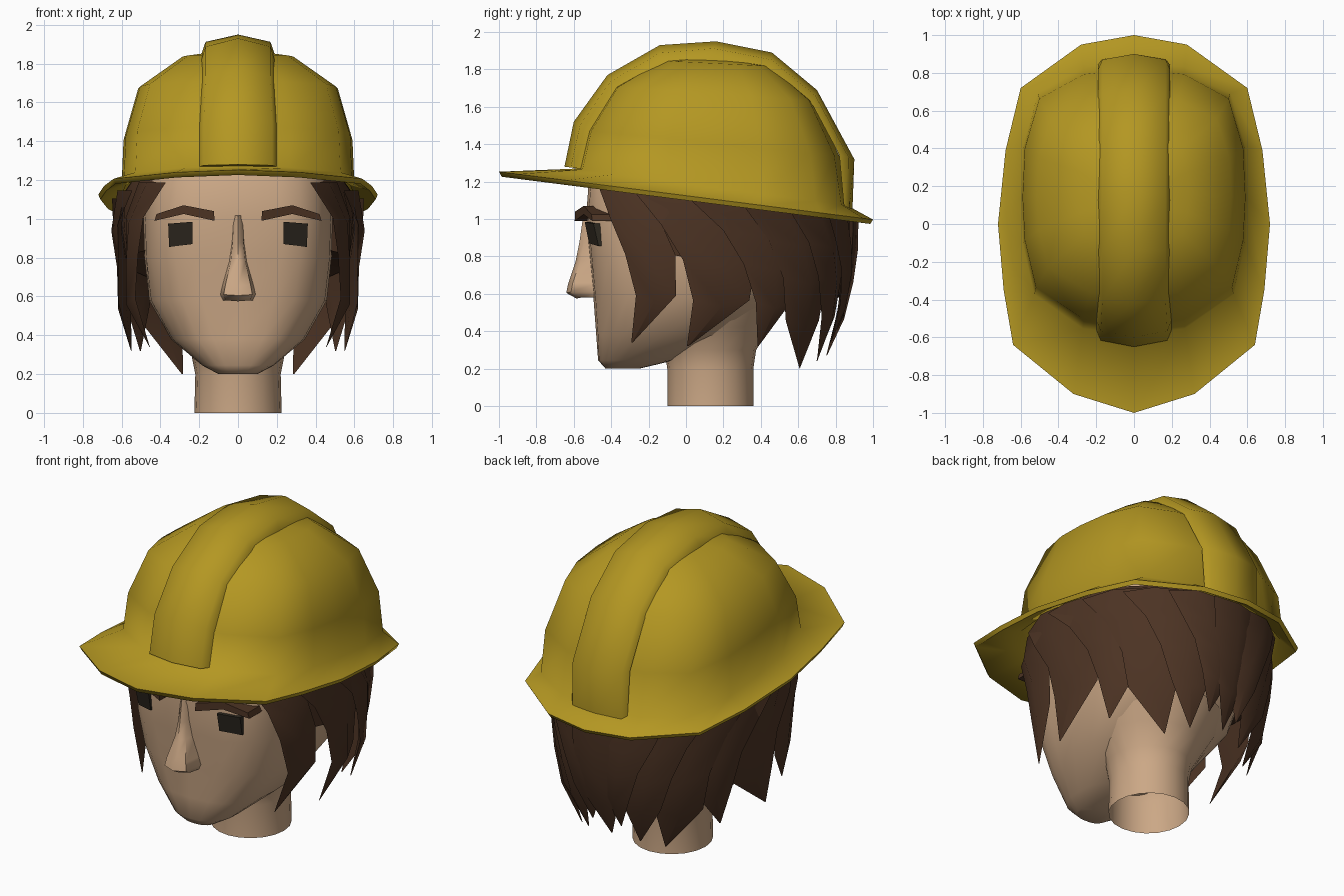
import bpy, math
from math import sin, cos, radians

if "Cube" in bpy.data.objects:
    bpy.data.objects.remove(bpy.data.objects["Cube"])


def material(name, rgb):
    m = bpy.data.materials.new(name)
    m.diffuse_color = (*rgb, 1)
    m.use_nodes = True
    m.node_tree.nodes["Principled BSDF"].inputs["Base Color"].default_value = m.diffuse_color
    return m


YELLOW = material("helmet yellow", (0.455, 0.31, 0.016))
SKIN = material("skin", (0.60, 0.39, 0.238))
BROWN = material("hair brown", (0.072, 0.033, 0.017))
DARK = material("eye dark", (0.028, 0.022, 0.015))


def finish(name, verts, faces, mat, angle=40):
    me = bpy.data.meshes.new(name)
    me.from_pydata(verts, [], faces)
    me.materials.append(mat)
    ob = bpy.data.objects.new(name, me)
    bpy.context.collection.objects.link(ob)
    bpy.ops.object.select_all(action='DESELECT')
    ob.select_set(True)
    bpy.context.view_layer.objects.active = ob
    bpy.ops.object.mode_set(mode='EDIT')
    bpy.ops.mesh.select_all(action='SELECT')
    bpy.ops.mesh.normals_make_consistent(inside=False)
    bpy.ops.object.mode_set(mode='OBJECT')
    bpy.ops.object.shade_smooth_by_angle(angle=radians(angle))
    return ob


def loft(name, rings, mat, cap=(True, True), angle=40):
    """Join closed rings of equal point count."""
    n = len(rings[0])
    verts = [p for r in rings for p in r]
    faces = [(i * n + j, i * n + (j + 1) % n, (i + 1) * n + (j + 1) % n, (i + 1) * n + j)
             for i in range(len(rings) - 1) for j in range(n)]
    if cap[0]:
        faces.append(tuple(range(n))[::-1])
    if cap[1]:
        faces.append(tuple(range(len(verts) - n, len(verts))))
    return finish(name, verts, faces, mat, angle)


def table(rows, z):
    """Linear lookup in rows of (z, values...), rising in z."""
    z = min(max(z, rows[0][0]), rows[-1][0])
    for a, b in zip(rows, rows[1:]):
        if z <= b[0]:
            t = (z - a[0]) / (b[0] - a[0])
            return [u + (v - u) * t for u, v in zip(a[1:], b[1:])]


def both_sides(half):
    return half + [(-x, y) for x, y in half[-2:0:-1]]


# Helmet: underside, brim lip and shell in one loft
BRIM = both_sides([(0, -1), (.32, -.9), (.64, -.64), (.69, -.35), (.72, 0),
                   (.68, .39), (.6, .72), (.28, .95), (0, 1)])
SHELL = both_sides([(0, -1), (.45, -.95), (.88, -.7), (.98, -.33), (1, 0),
                    (.98, .38), (.85, .77), (.45, .96), (0, 1)])


def shell_ring(z, xh, yf, yb, tilt):
    mid, half = (yf + yb) / 2, (yb - yf) / 2
    return [(x * xh, mid + y * half, z - tilt * (mid + y * half)) for x, y in SHELL]


def brim_ring(s, dz):
    return [(x * s, y * s, 1.1 + dz - .128 * y * s) for x, y in BRIM]


loft("helmet_shell", [
    shell_ring(1.30, .55, -.54, .8, .13),
    shell_ring(1.16, .59, -.58, .84, .13),
    brim_ring(.985, 0), brim_ring(1, .025),
    shell_ring(1.19, .60, -.59, .86, .135),
    shell_ring(1.42, .59, -.54, .82, .1),
    shell_ring(1.68, .515, -.39, .68, .07),
    shell_ring(1.84, .29, -.14, .46, .05),
    shell_ring(1.875, .05, .08, .18, .05)], YELLOW, cap=(False, True), angle=75)

# Raised ridge over the helmet: inner profile, outer profile
INNER = [(-.57, 1.27), (-.52, 1.48), (-.38, 1.69), (-.14, 1.83), (.13, 1.86),
         (.45, 1.8), (.68, 1.62), (.83, 1.34), (.85, 1.07)]
OUTER = [(-.65, 1.28), (-.6, 1.52), (-.42, 1.77), (-.14, 1.93), (.16, 1.95),
         (.46, 1.89), (.7, 1.69), (.9, 1.32), (.89, 1.05)]
ridge = []
for k, ((y0, z0), (y1, z1)) in enumerate(zip(INNER, OUTER)):
    w = .2 if k < 2 else .19
    ridge.append([(x * w, y0 + (y1 - y0) * t, z0 + (z1 - z0) * t) for x, t in
                  [(-1, -.15), (-.88, .58), (0, 1), (.88, .58), (1, -.15)]])
loft("helmet_ridge", ridge, YELLOW, angle=80)

# Head: z, half width, front y, back y, squareness
HEAD = [(.2, .1, -.43, -.25, 2.6), (.245, .185, -.47, -.06, 2.6), (.38, .345, -.48, .25, 2.7),
        (.58, .458, -.495, .5, 3), (.8, .482, -.515, .6, 3.5), (1, .488, -.535, .65, 3.5),
        (1.2, .48, -.52, .65, 3.2), (1.45, .42, -.4, .55, 2.6), (1.65, .2, -.1, .4, 2.5)]


def head_ring(z, xh, yf, yb, e, n=24):
    pts = []
    for i in range(n):
        a = 2 * math.pi * i / n
        c, s = cos(a), sin(a)
        pts.append((math.copysign(abs(c) ** (2 / e), c) * xh,
                    (yf + yb) / 2 + math.copysign(abs(s) ** (2 / e), s) * (yb - yf) / 2, z))
    return pts


def face_y(x, z):
    xh, yf, yb, e = table(HEAD, z)
    return (yf + yb) / 2 - (yb - yf) / 2 * (1 - min(abs(x) / xh, 1) ** e) ** (1 / e)


loft("head", [head_ring(*r) for r in HEAD], SKIN, angle=60)

# Neck, open below and flaring into the skull
loft("neck", [[(rx * cos(i * math.pi / 10), .13 + ry * sin(i * math.pi / 10), z) for i in range(20)]
              for z, rx, ry in [(0, .225, .23), (.2, .22, .23), (.3, .24, .245),
                                (.42, .31, .32), (.6, .42, .43)]], SKIN, cap=(False, True))

# Nose: z, half width, front y
loft("nose", [[(-w * 1.15, face_y(0, z) + .03, z), (-w * .9, y + .025, z), (0, y, z - .005),
               (w * .9, y + .025, z), (w * 1.15, face_y(0, z) + .03, z)]
              for z, w, y in [(.58, .07, -.585), (.61, .082, -.64), (.66, .072, -.63),
                              (.78, .042, -.59), (.88, .03, -.57), (1.02, .025, -.55)]],
     SKIN, angle=55)


# Eyes and brows: outlines laid on the face
def plate(name, outline, mat, front):
    loft(name, [[(x, face_y(x, z) + .01, z) for x, z in outline],
                [(x, front(abs(x), z), z) for x, z in outline]], mat, angle=20)


def eye_front(x, z):
    return min(face_y(x, z) - .01, -.54 + .35 * (x - .235) + .35 * (.98 - z))


def brow_front(x, z):
    return min(face_y(x, z) - .035, -.595 + .3 * (x - .12))


for side, s in (("left", -1), ("right", 1)):
    plate(side + "_eye", [(s * x, z) for x, z in
                          [(.235, .87), (.355, .855), (.36, .975), (.235, .985)]], DARK, eye_front)
    plate(side + "_brow", [(s * x, z) for x, z in
                           [(.12, .99), (.28, 1.025), (.43, .99), (.42, 1.025), (.28, 1.07), (.125, 1.04)]],
          BROWN, brow_front)

# Hair envelope: z, half width, front reach, back reach
HAIR = [(.2, .5, .6, .62), (.33, .56, .66, .68), (.5, .605, .69, .74), (.75, .605, .72, .79),
        (1.0, .64, .74, .81), (1.08, .65, .74, .79), (1.2, .6, .7, .75)]


def hair_point(deg, z, off=0):
    rx, rf, rb = table(HAIR, z)
    a = radians(deg)
    return ((rx + off) * cos(a), .1 + ((rb if sin(a) > 0 else rf) + off) * sin(a), z)


def root_z(deg):
    return 1.135 - .13 * (.1 + .78 * sin(radians(deg)))


def lock(name, angles, widths, tip_z, mirror):
    """Tapering lock whose front edge overlaps the one before it."""
    top = root_z(angles[0])
    rings = []
    for k, t in enumerate((0, .25, .48, .74, 1)):
        z, a, w = top + (tip_z - top) * t, angles[k], widths[k]
        z_side = z + .03 * (0 < k < 4)
        th = (.8, 1, 1, .8, .08)[k]
        ring = [hair_point(a - w, z_side, .016 * th), hair_point(a, z, .022 * th),
                hair_point(a + w, z_side, -.025 * th), hair_point(a, z, -.03 * th)]
        rings.append([(-x if mirror else x, y, z) for x, y, z in ring])
    loft(name, rings, BROWN, angle=50)


# Hair locks: path angles, half widths, tip height
LOCKS = [((-41, -31, -24, -22, -36), (12, 11, 11, 9, .3), .34),
         ((-14, -2, 6, 7, -8), (17, 16, 15, 12, .3), .32),
         ((10, 22, 28, 30, 25), (16, 15, 13, 9, .3), .32),
         ((30, 40, 46, 48, 55), (15, 15, 14, 12, .3), .20),
         ((48, 57, 63, 67, 70), (14, 14, 13, 10, .3), .24),
         ((68, 73, 78, 81, 80), (14, 14, 12, 9, .3), .34)]
for side, mirror in (("right", False), ("left", True)):
    for k, (ang, wid, tip) in enumerate(LOCKS):
        lock(f"{side}_hair_lock_{k + 1}", ang, wid, tip, mirror)
lock("back_hair_lock", (90, 90, 90, 91, 92), (14, 14, 13, 9, .3), .27, False)

# Hair base behind the locks, open over the face and tucked under the helmet
rows = []
for t in (0, .5, 1):
    row = []
    for i in range(25):
        u = abs(i - 12) / 12
        deg = 90 + (i - 12) / 12 * (134 - 24 * t)
        low = .58 + .24 * u
        row.append(hair_point(deg, root_z(deg) * (1 - t) + low * t, -.035))
    rows.append(row)
rows.insert(0, [(x * .92, .1 + (y - .1) * .94, z + .07) for x, y, z in rows[0]])
rows.append([(x * .8, .1 + (y - .1) * .8, z + .03) for x, y, z in rows[-1]])
finish("hair_base", [p for r in rows for p in r],
       [(r * 25 + i, r * 25 + i + 1, r * 25 + i + 26, r * 25 + i + 25)
        for r in range(4) for i in range(24)], BROWN)
